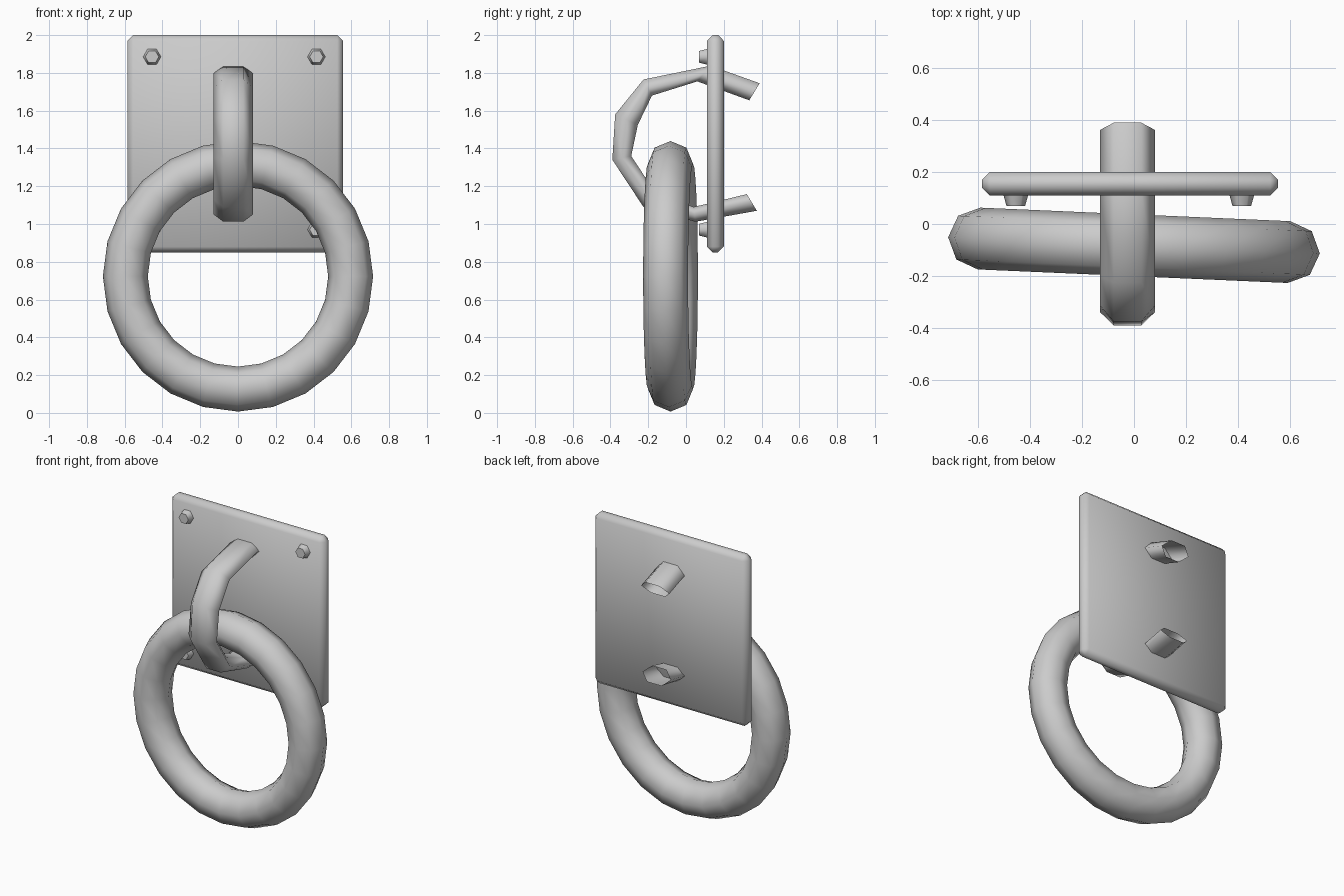
import bpy, bmesh
from math import radians

if "Cube" in bpy.data.objects:
    bpy.data.objects.remove(bpy.data.objects["Cube"])

CX = -0.025  # staple centre line in x


def finish(name, bm, angle=None):
    bmesh.ops.recalc_face_normals(bm, faces=bm.faces)
    me = bpy.data.meshes.new(name)
    bm.to_mesh(me)
    bm.free()
    ob = bpy.data.objects.new(name, me)
    bpy.context.collection.objects.link(ob)
    bpy.ops.object.select_all(action='DESELECT')
    ob.select_set(True)
    bpy.context.view_layer.objects.active = ob
    if angle is None:
        bpy.ops.object.shade_smooth()
    else:
        bpy.ops.object.shade_smooth_by_angle(angle=radians(angle))
    return ob


# Wall plate with chamfered edges
bm = bmesh.new()
bmesh.ops.create_cube(bm, size=1)
bmesh.ops.scale(bm, vec=(1.14, 0.09, 1.15), verts=bm.verts)
bmesh.ops.bevel(bm, geom=bm.edges[:], offset=0.03, segments=1, affect='EDGES')
plate = finish("wall_plate", bm)
plate.location = (-0.015, 0.155, 1.425)

# Four tapered hexagonal bolt heads
for sx, side in ((-1, "left"), (1, "right")):
    for z, level in ((1.885, "top"), (0.97, "bottom")):
        bm = bmesh.new()
        bmesh.ops.create_cone(bm, cap_ends=True, segments=6,
                              radius1=0.05, radius2=0.036, depth=0.05)
        bolt = finish(f"bolt_{level}_{side}", bm, 60)
        bolt.rotation_euler = (radians(90), radians(30), 0)
        # hex corners point left and right
        bolt.rotation_euler = (radians(90), radians(90), 0)
        bolt.location = (-0.02 + sx * 0.435, 0.095, z)

# Hanging ring, turned slightly about z
bpy.ops.mesh.primitive_torus_add(major_segments=24, minor_segments=8,
                                 major_radius=0.597, minor_radius=0.119,
                                 location=(0, -0.082, 0.723),
                                 rotation=(radians(90), 0, radians(-2.5)))
ring = bpy.context.object
ring.name = "hanging_ring"
bpy.ops.object.shade_smooth()

# Staple: flattened hexagonal tube with open ends, (y, z) of outer and inner edge
stations = [
    ((0.39, 1.745), (0.335, 1.655)),
    ((0.13, 1.838), (0.06, 1.755)),
    ((-0.225, 1.765), (-0.18, 1.68)),
    ((-0.375, 1.58), (-0.255, 1.525)),
    ((-0.39, 1.34), (-0.29, 1.36)),
    ((-0.225, 1.09), (-0.165, 1.17)),
    ((0.05, 1.012), (0.04, 1.09)),
    ((0.375, 1.07), (0.322, 1.158)),
]
bm = bmesh.new()
loops = []
for o, i in stations:
    m = ((o[0] + i[0]) / 2, (o[1] + i[1]) / 2)
    section = [(-0.053, o), (0.053, o), (0.105, m),
               (0.053, i), (-0.053, i), (-0.105, m)]
    loops.append([bm.verts.new((CX + x, *p)) for x, p in section])
for a, b in zip(loops, loops[1:]):
    for k in range(6):
        n = (k + 1) % 6
        bm.faces.new((a[k], a[n], b[n], b[k]))
finish("staple", bm)
